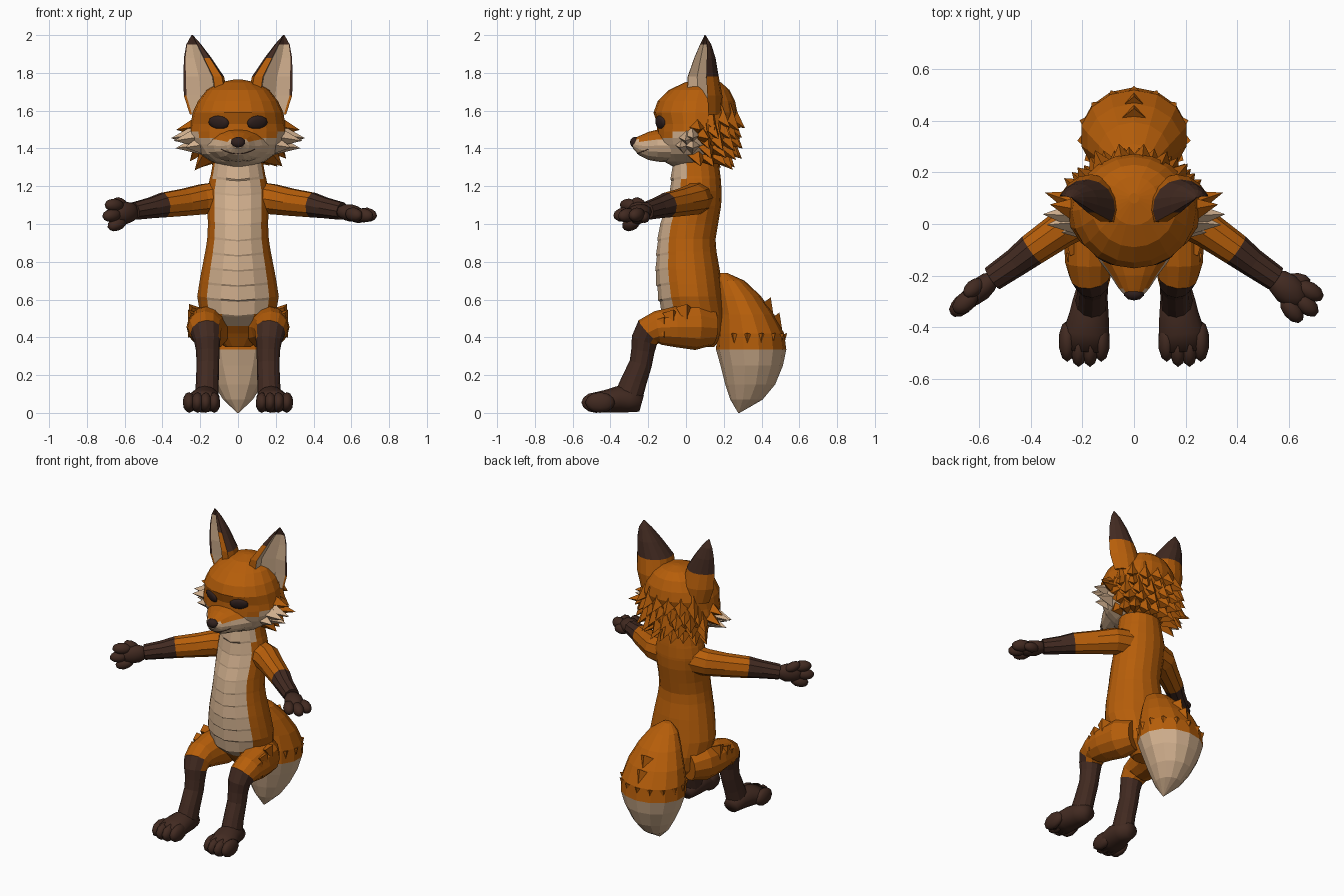
import bpy, bmesh, random
from math import sin, cos, pi, radians
from mathutils import Vector, Matrix
from mathutils.bvhtree import BVHTree

if "Cube" in bpy.data.objects:
    bpy.data.objects.remove(bpy.data.objects["Cube"])
random.seed(4)
X, Y, Z = Vector((1, 0, 0)), Vector((0, 1, 0)), Vector((0, 0, 1))


def material(name, r, g, b):
    m = bpy.data.materials.new(name)
    m.use_nodes = True
    m.diffuse_color = (r, g, b, 1)
    node = m.node_tree.nodes["Principled BSDF"]
    node.inputs["Base Color"].default_value = (r, g, b, 1)
    node.inputs["Roughness"].default_value = 0.9
    return m


MATS = [material("orange fur", 0.47, 0.112, 0.003),
        material("cream fur", 0.65, 0.44, 0.275),
        material("dark brown fur", 0.054, 0.023, 0.015),
        material("near black", 0.03, 0.015, 0.013)]
ORANGE, CREAM, BROWN, BLACK = range(4)


def finish(name, bm, mirror=False, smooth=False):
    for f in bm.faces:
        f.smooth = smooth
    me = bpy.data.meshes.new(name)
    bm.to_mesh(me)
    bm.free()
    for m in MATS:
        me.materials.append(m)
    ob = bpy.data.objects.new(name, me)
    bpy.context.collection.objects.link(ob)
    if mirror:
        ob.modifiers.new("Mirror", "MIRROR")
    return ob


def skin(name, rings, rule, mirror=False, smooth=False):
    """Bridge equal rings of points, cap the ends, colour faces by rule."""
    bm = bmesh.new()
    loops = [[bm.verts.new(p) for p in ring] for ring in rings]
    n = len(loops[0])
    column = {}
    for a, b in zip(loops, loops[1:]):
        for k in range(n):
            f = bm.faces.new((a[k], a[(k + 1) % n], b[(k + 1) % n], b[k]))
            column[f] = k
    for cap in (loops[0], loops[-1]):
        column[bm.faces.new(cap)] = 0
    bmesh.ops.recalc_face_normals(bm, faces=bm.faces[:])
    for f, k in column.items():
        f.material_index = rule(f.calc_center_median(), k)
    return finish(name, bm, mirror, smooth)


def ellipse(c, t, side, a, b, n):
    u = (side - t * side.dot(t)).normalized()
    v = t.cross(u)
    return [c + u * a * sin(2 * pi * k / n) - v * b * cos(2 * pi * k / n) for k in range(n)]


def upright(profile, n):
    """Horizontal rings from rows of height, depth centre, half width, half depth."""
    return [ellipse(Vector((0, cy, z)), Z, X, a, b, n) for z, cy, a, b in profile]


def tube(path, side, n):
    """Rings across a path of x, y, z, radius along side, other radius."""
    pts = [Vector(p[:3]) for p in path]
    out = []
    for i, p in enumerate(path):
        t = (pts[min(i + 1, len(pts) - 1)] - pts[max(i - 1, 0)]).normalized()
        out.append(ellipse(pts[i], t, side, p[3], p[4], n))
    return out


def ball(bm, c, radii, mat, axes=(X, Y, Z)):
    m = Matrix.Translation(c) @ Matrix(axes).transposed().to_4x4() @ Matrix.Diagonal((*radii, 1))
    for v in bmesh.ops.create_icosphere(bm, subdivisions=2, radius=1, matrix=m)["verts"]:
        for f in v.link_faces:
            f.material_index = mat


def tuft(bm, base, d, length, radius, mat):
    d = d.normalized()
    m = Matrix.Translation(base + d * length * 0.3) @ d.to_track_quat("Z", "Y").to_matrix().to_4x4()
    made = bmesh.ops.create_cone(bm, cap_ends=True, segments=4, radius1=radius,
                                 radius2=0, depth=length, matrix=m)
    for v in made["verts"]:
        for f in v.link_faces:
            f.material_index = mat


def on_profile(profile, z, deg):
    """Surface point and outward direction on an upright profile, angle from the front."""
    for p, q in zip(profile, profile[1:]):
        lo, hi = (p, q) if p[0] < q[0] else (q, p)
        if lo[0] <= z <= hi[0]:
            s = (z - lo[0]) / (hi[0] - lo[0])
            cy, a, b = (lo[i] + (hi[i] - lo[i]) * s for i in (1, 2, 3))
            out = Vector((sin(radians(deg)), -cos(radians(deg)), 0))
            return Vector((out.x * a, cy + out.y * b, z)), out


# Torso with a pale bib, stepped into shallow pointed folds of fur
torso = [(.35, .09, .07, .06), (.42, .09, .15, .11), (.52, .05, .2, .16), (.62, .03, .218, .165),
         (.75, .015, .195, .165), (.9, .005, .165, .148), (1.0, .02, .16, .15), (1.12, .05, .165, .14),
         (1.2, .06, .163, .128), (1.28, .055, .138, .125), (1.37, .05, .13, .115)]
half = (0, 24, 49, 66, 84, 102, 122, 141, 160)


def torso_ring(z, fold):
    ring = []
    for deg in half + (180,) + tuple(360 - d for d in half[:0:-1]):
        p, out = on_profile(torso, z, deg)
        front = max(0, 1 - min(deg, 360 - deg) / 60) * fold
        ring.append(p + out * front * .014 - Z * front * .02)
    return ring


steps = [torso_ring(z, 0) for z in (.35, .42, .46)]
for i in range(10):
    steps += [torso_ring(.52 + i * .08, .6), torso_ring(.535 + i * .08, 1)]
steps += [torso_ring(z, 0) for z in (1.32, 1.37)]
skin("torso", steps, lambda c, k: CREAM if (k in (0, 17) and c.z > .45)
     or (k in (1, 16) and c.z > .56) or (k in (2, 15) and c.z > 1.22) else ORANGE)

# Head
head = [(1.305, .03, .08, .1), (1.33, .035, .14, .15), (1.37, .04, .2, .18), (1.42, .05, .24, .2),
        (1.455, .05, .255, .208), (1.49, .05, .258, .205), (1.53, .05, .25, .203), (1.59, .05, .24, .222),
        (1.65, .055, .212, .205), (1.71, .07, .165, .16), (1.75, .09, .095, .095), (1.765, .1, .02, .02)]
skull = skin("head", upright(head, 20), lambda c, k: CREAM if c.y < .1
             and c.z < 1.43 + .21 * abs(c.x) else ORANGE)

# Muzzle
muzzle = [(-.08, 1.415, .17, .09), (-.15, 1.415, .13, .085), (-.2, 1.413, .092, .074),
          (-.25, 1.415, .06, .05), (-.28, 1.425, .032, .026)]
snout = skin("muzzle", [ellipse(Vector((0, y, z)), -Y, X, a, b, 16) for y, z, a, b in muzzle],
             lambda c, k: ORANGE if c.z > 1.444 else CREAM)
bm = bmesh.new()
ball(bm, Vector((0, -.27, 1.432)), (.04, .027, .03), BLACK)
finish("nose", bm, smooth=True)

# Eyes and smile sit on the face surface
trees = [BVHTree.FromPolygons([v.co for v in o.data.vertices], [p.vertices[:] for p in o.data.polygons])
         for o in (skull, snout)]


def face_hit(x, z):
    hits = [t.ray_cast(Vector((x, -1, z)), Y) for t in trees]
    return min((h for h in hits if h[0]), key=lambda h: h[0].y)


hit, normal = face_hit(.102, 1.537)[:2]
across = Z.cross(normal).normalized()
upward = normal.cross(across)
across = (across + upward * .06).normalized()
bm = bmesh.new()
ball(bm, hit, (.06, .015, .038), BLACK, (across, normal, across.cross(normal)))
finish("eyes", bm, mirror=True, smooth=True)

curve = bpy.data.curves.new("smile", "CURVE")
curve.dimensions = "3D"
curve.bevel_depth = .0022
curve.bevel_resolution = 1
curve.materials.append(MATS[BROWN])
spline = curve.splines.new("POLY")
spline.points.add(16)
for i, pt in enumerate(spline.points):
    x = (i - 8) * .011
    pt.co = (*face_hit(x, 1.372 + 3 * x * x)[0], 1)
bpy.context.collection.objects.link(bpy.data.objects.new("smile", curve))

# Ruff around the nape, with broad pointed cheeks
bm = bmesh.new()
for row, z in enumerate((1.37, 1.42, 1.47, 1.52, 1.57)):
    for deg in range(100 + row * 4, 261 - row * 4, 20):
        p, out = on_profile(head, z, deg + (row % 2) * 8 - 4)
        tuft(bm, p - out * .035, out * .7 + Y * .15 - Z * random.uniform(.55, .9),
             random.uniform(.12, .15), .07, ORANGE)
for side in (-1, 1):
    for deg, z, length, mat in ((68, 1.42, .12, CREAM), (76, 1.46, .16, CREAM), (84, 1.42, .16, CREAM),
                                (84, 1.475, .17, CREAM), (92, 1.515, .14, ORANGE), (100, 1.47, .17, ORANGE)):
        p, out = on_profile(head, z, side * deg)
        tuft(bm, p - out * .035, out + Y * .15 - Z * .15, length, .065, mat)
finish("ruff", bm)

# Ears: rounded dark-tipped back, orange inner rim, hollow pale front
span, facing = Vector((.9, .436, 0)), Vector((.436, -.9, 0))
back = [(cos(pi * k / 8), -sin(pi * k / 8)) for k in range(9)]
hollow = [(-.62, .16), (-.4, -.2), (.35, -.3), (.9, -.05)]
ear_rings = []
for z, cx, cy, w, d in ((1.58, .165, .075, .1, .115), (1.68, .177, .06, .122, .135), (1.78, .187, .058, .113, .116),
                        (1.88, .218, .077, .076, .08), (1.95, .236, .092, .042, .042), (2.0, .243, .1, .004, .004)):
    ear_rings.append([Vector((cx, cy, z)) + span * s * w + facing * q * d for s, q in back + hollow])


def ear_colour(c, k):
    if 9 <= k <= 11 and c.z < 1.94:
        return CREAM
    return BROWN if c.z > {8: 1.85, 12: 1.7}.get(k, 1.78) else ORANGE


skin("ears", ear_rings, ear_colour, mirror=True)

# Arms with dark forearms
arm = [(.08, .065, 1.14, .09, .085), (.19, .04, 1.13, .083, .085), (.28, -.02, 1.115, .075, .072),
       (.395, -.1, 1.1, .068, .064), (.46, -.15, 1.085, .057, .056), (.55, -.212, 1.068, .048, .05)]
skin("arms", tube(arm, Z, 10), lambda c, k: BROWN if c.x * .8 - c.y * .6 > .376 else ORANGE, mirror=True)


# Hands: left spreads flat, right is turned on edge
def hand(name, sx, upright_hand):
    wrist = Vector((sx * .54, -.205, 1.068))
    d = Vector((sx * .75, -.64, -.13)).normalized()
    flat = Z.cross(d).normalized()
    s, n = (d.cross(flat), flat) if upright_hand else (flat, d.cross(flat))
    bm = bmesh.new()
    ball(bm, wrist + d * .075, (.09, .06, .046), BROWN, (d, s, n))
    for off, fwd in ((-.05, .14), (0, .168), (.05, .145)):
        fd = (d + s * off * 4).normalized()
        ball(bm, wrist + d * fwd + s * off, (.06, .036, .038), BROWN, (fd, n.cross(fd), n))
    thumb = (d + s * .7).normalized()
    ball(bm, wrist + d * .085 + s * .05 - n * .02, (.052, .03, .032), BROWN, (thumb, n.cross(thumb), n))
    finish(name, bm, smooth=True)


hand("left_hand", 1, False)
hand("right_hand", -1, True)

# Legs with dark shins
leg = [(.11, .14, .45, .085, .095), (.145, .05, .455, .114, .122), (.17, -.06, .455, .104, .107),
       (.175, -.15, .45, .092, .09), (.17, -.195, .43, .082, .082), (.163, -.22, .385, .07, .07),
       (.16, -.228, .33, .062, .062), (.16, -.24, .26, .06, .06), (.162, -.275, .17, .06, .068),
       (.165, -.3, .1, .063, .074), (.168, -.31, .05, .06, .07)]
skin("legs", tube(leg, X, 12), lambda c, k: BROWN if c.y < -.15 and c.z < .2 - c.y else ORANGE, mirror=True)
bm = bmesh.new()
for x, y, z in ((.235, -.08, .51), (.235, -.13, .47), (.23, -.01, .54)):
    tuft(bm, Vector((x, y, z)), Vector((.04, .02, -.1)), .1, .045, ORANGE)
finish("knee_tufts", bm, mirror=True)

# Feet and toes
foot = [(.17, -.235, .05, .05, .045), (.17, -.3, .068, .07, .066), (.175, -.36, .072, .08, .07),
        (.185, -.42, .062, .09, .06), (.19, -.49, .054, .09, .052)]
skin("feet", tube(foot, X, 14), lambda c, k: BROWN, mirror=True, smooth=True)
bm = bmesh.new()
for i in range(4):
    ball(bm, Vector((.127 + i * .044, -.475 if i in (1, 2) else -.455, .055)), (.034, .08, .055), BROWN)
finish("toes", bm, mirror=True, smooth=True)

# Tail with pale tip under a ragged orange edge
tail = [(.74, .2, .03, .02), (.7, .235, .09, .075), (.62, .28, .14, .115), (.52, .32, .185, .147),
        (.42, .342, .21, .178), (.335, .345, .21, .186), (.25, .348, .182, .165), (.15, .34, .132, .132),
        (.07, .32, .08, .085), (0, .28, .004, .004)]
skin("tail", upright(tail, 14), lambda c, k: CREAM if c.z < .335 else ORANGE)
bm = bmesh.new()
for deg in range(60, 301, 24):
    p, out = on_profile(tail, .385, deg)
    tuft(bm, p - out * .045, out * .3 - Z, .1, .065, ORANGE)
for z in (.54, .46):
    p, out = on_profile(tail, z, 180)
    tuft(bm, p - out * .05, out * .75 - Z, .15, .08, ORANGE)
finish("tail_tufts", bm)
